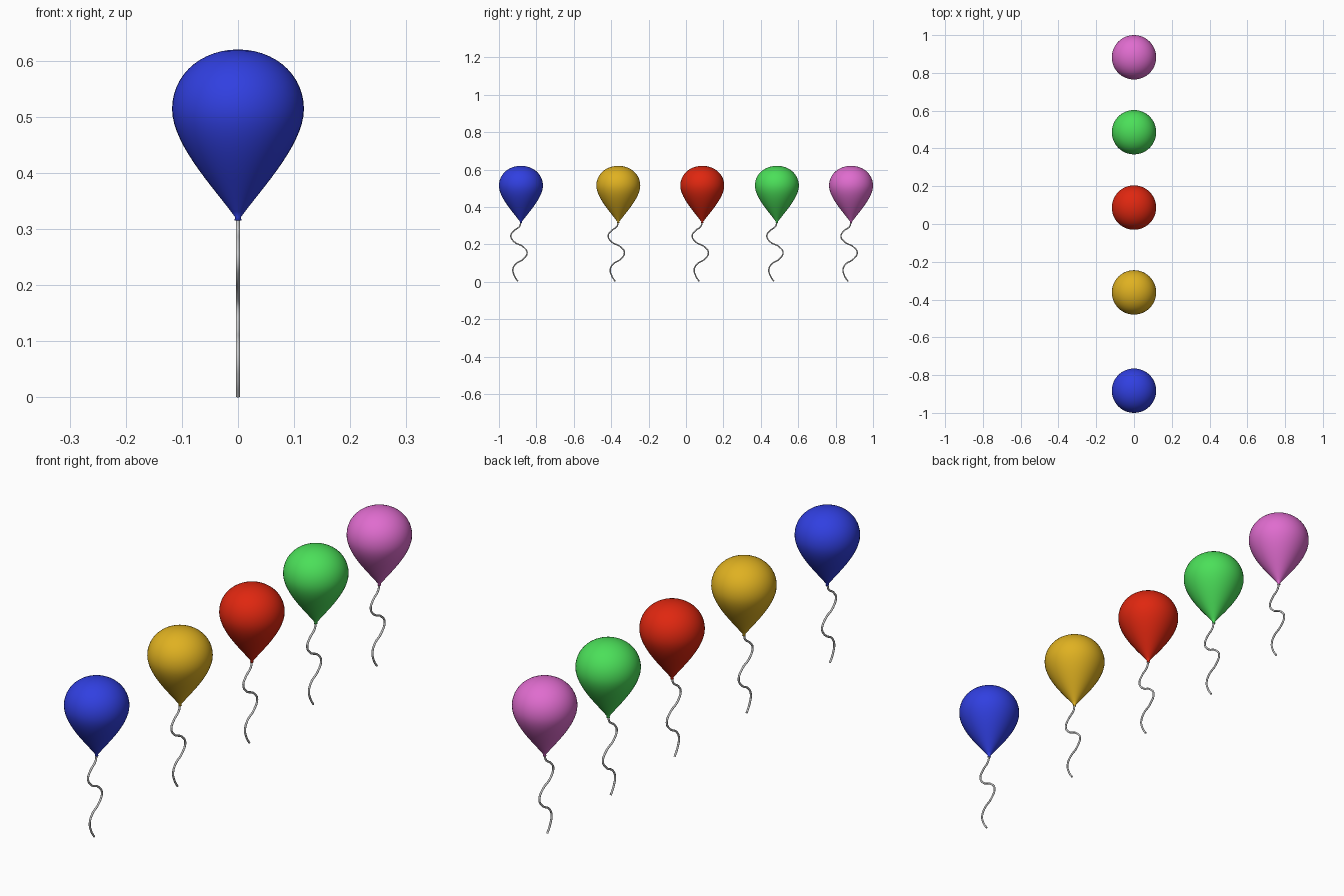
import bpy, bmesh
from math import radians
from mathutils import Vector
from mathutils.geometry import interpolate_bezier

if "Cube" in bpy.data.objects:
    bpy.data.objects.remove(bpy.data.objects["Cube"])

BALLOONS = [
    ("blue", -0.8825, (0.03, 0.05, 0.75, 1)),
    ("yellow", -0.362, (0.74, 0.44, 0.015, 1)),
    ("red", 0.087, (0.74, 0.02, 0.005, 1)),
    ("green", 0.486, (0.07, 0.74, 0.1, 1)),
    ("pink", 0.8825, (0.74, 0.15, 0.62, 1)),
]


def bezier(a, b, c, d, n):
    return interpolate_bezier(*[Vector((r, 0, z)) for r, z in (a, b, c, d)], n)


# Teardrop half-profile: domed crown, tapering side, small neck
crown = bezier((0, 0.62), (0.066, 0.62), (0.1175, 0.575), (0.1175, 0.514), 14)
side = bezier((0.1175, 0.514), (0.1175, 0.45), (0.04, 0.37), (0.005, 0.321), 16)
neck = [Vector((0.0065, 0, 0.315)), Vector((0, 0, 0.315))]
PROFILE = crown + side[1:] + neck

# Wavy string path, as (y offset, z), from neck to loose end
STRING = [(0, 0.321), (-0.007, 0.297), (-0.038, 0.272), (-0.054, 0.246),
          (-0.036, 0.214), (0.012, 0.187), (0.033, 0.156), (0.012, 0.121),
          (-0.029, 0.094), (-0.043, 0.066), (-0.034, 0.03), (-0.016, 0.002)]


def make_balloon(name, y, colour):
    bm = bmesh.new()
    verts = [bm.verts.new(p) for p in PROFILE]
    edges = [bm.edges.new(pair) for pair in zip(verts, verts[1:])]
    bmesh.ops.spin(bm, geom=verts + edges, cent=(0, 0, 0), axis=(0, 0, 1),
                   angle=radians(360), steps=48, use_merge=False)
    bmesh.ops.remove_doubles(bm, verts=bm.verts, dist=1e-5)
    bmesh.ops.recalc_face_normals(bm, faces=bm.faces)
    for f in bm.faces:
        f.smooth = True
    mesh = bpy.data.meshes.new(name + "_balloon")
    bm.to_mesh(mesh)
    bm.free()
    mat = bpy.data.materials.new(name + "_rubber")
    mat.diffuse_color = colour
    mat.use_nodes = True
    mat.node_tree.nodes["Principled BSDF"].inputs["Base Color"].default_value = mat.diffuse_color
    mesh.materials.append(mat)
    obj = bpy.data.objects.new(name + "_balloon", mesh)
    obj.location.y = y
    bpy.context.collection.objects.link(obj)


def make_string(name, y):
    curve = bpy.data.curves.new(name + "_string", "CURVE")
    curve.dimensions = "3D"
    curve.bevel_depth = 0.0038
    curve.bevel_resolution = 3
    curve.resolution_u = 6
    curve.use_fill_caps = True
    spline = curve.splines.new("BEZIER")
    spline.bezier_points.add(len(STRING) - 1)
    for point, (dy, z) in zip(spline.bezier_points, STRING):
        point.co = (0, dy, z)
        point.handle_left_type = point.handle_right_type = "AUTO"
    obj = bpy.data.objects.new(name + "_string", curve)
    obj.location.y = y
    bpy.context.collection.objects.link(obj)


# Row of five balloons, each with its string
for name, y, colour in BALLOONS:
    make_balloon(name, y, colour)
    make_string(name, y)
